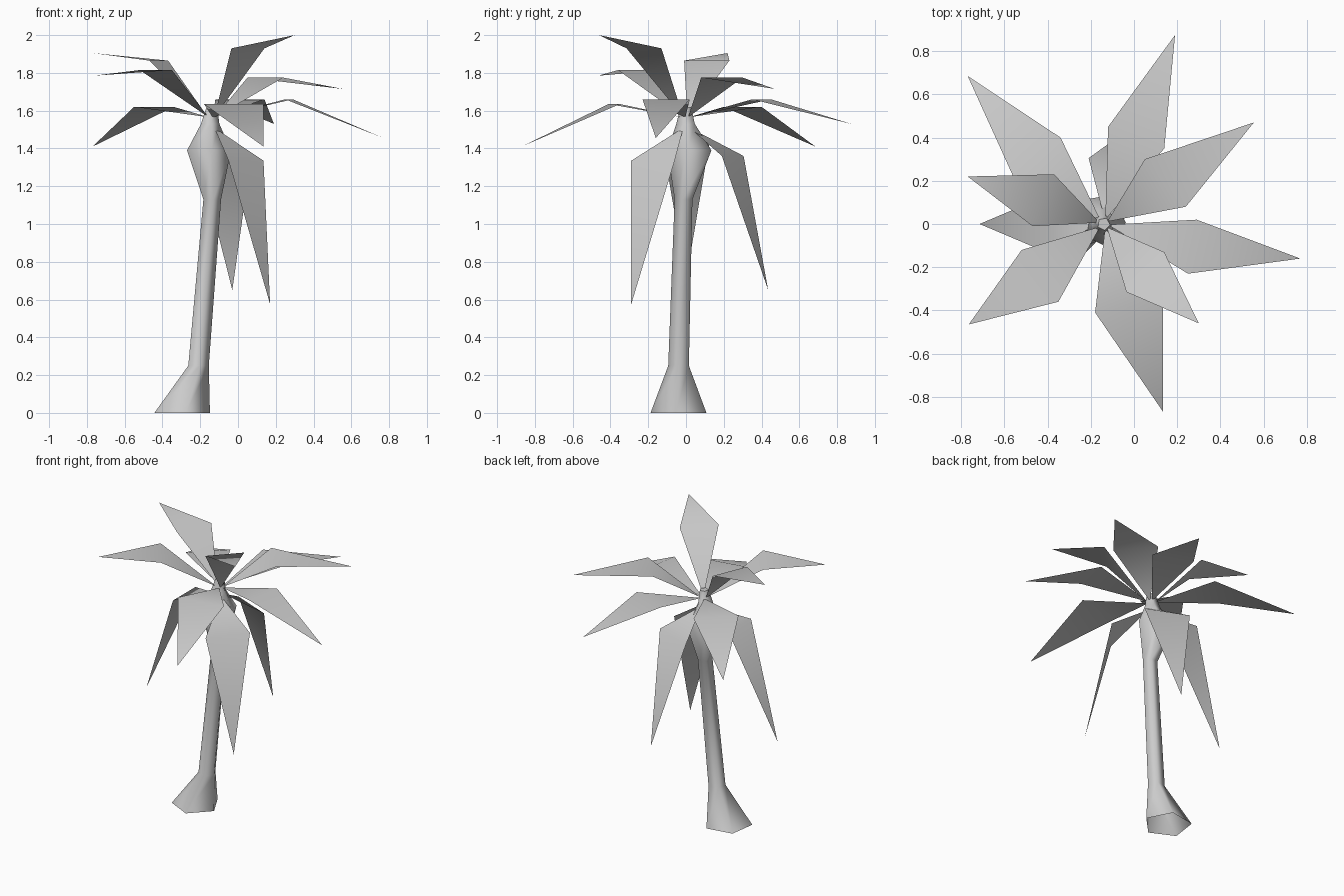
import bpy
import bmesh
from math import cos, sin, tau, radians
from mathutils import Vector

default_cube = bpy.data.objects.get("Cube")
if default_cube:
    bpy.data.objects.remove(default_cube, do_unlink=True)


def make_material(name, value):
    material = bpy.data.materials.new(name)
    color = (value, value, value, 1)
    material.use_nodes = True
    material.diffuse_color = color
    material.node_tree.nodes["Principled BSDF"].inputs["Base Color"].default_value = color
    return material


plain_grey = make_material("plain grey", 0.6)


def finish(bm, name):
    """Turn a bmesh into a smooth shaded object."""
    mesh = bpy.data.meshes.new(name)
    bm.to_mesh(mesh)
    bm.free()
    mesh.materials.append(plain_grey)
    for polygon in mesh.polygons:
        polygon.use_smooth = True
    obj = bpy.data.objects.new(name, mesh)
    bpy.context.collection.objects.link(obj)
    return obj


def build_trunk(sections, sides=5, twist=radians(-8)):
    """Loft a leaning stem through five-sided rings, open underneath."""
    bm = bmesh.new()
    rings = []
    for x, y, z, radius in sections:
        ring = []
        for i in range(sides):
            angle = twist + tau * i / sides
            ring.append(bm.verts.new((x + radius * cos(angle), y + radius * sin(angle), z)))
        rings.append(ring)
    for low, high in zip(rings, rings[1:]):
        for i in range(sides):
            j = (i + 1) % sides
            bm.faces.new((low[i], low[j], high[j], high[i]))
    # Separate cap keeps the crown rim crisp
    bm.faces.new([bm.verts.new(v.co) for v in rings[-1]])
    return finish(bm, "trunk")


def build_leaf(name, tip, left, right, bend_height):
    """A kite blade folded once across its widest line."""
    # Hanging blades spring from lower on the crown
    crown = Vector((-0.14, 0, 1.51 if "hanging" in name else 1.565))
    outward = Vector((tip[0] - crown.x, tip[1] - crown.y, 0)).normalized()
    bm = bmesh.new()
    base = bm.verts.new(crown + outward * 0.02)
    a = bm.verts.new((*left, bend_height))
    b = bm.verts.new((*right, bend_height))
    end = bm.verts.new(tip)
    bm.faces.new((base, b, a))
    bm.faces.new((a, b, end))
    return finish(bm, name)


# Stem: flared foot, slim shaft, swollen neck, small crown
# Each ring is centre x, y, height, radius
build_trunk([
    (-0.304, -0.033, 0, 0.157),
    (-0.212, -0.037, 0.25, 0.058),
    (-0.139, -0.011, 1.13, 0.05),
    (-0.16, 0.023, 1.39, 0.124),
    (-0.15, 0, 1.53, 0.052),
    (-0.14, 0, 1.62, 0.03),
])

# Blades: tip, left corner, right corner, height of the fold
leaves = {
    "back_leaf": ((0.19, 0.875, 1.53), (-0.12, 0.45), (0.14, 0.35), 1.66),
    "back_left_leaf": ((0.555, 0.47, 1.715), (0.05, 0.3), (0.24, 0.08), 1.775),
    "left_leaf": ((0.77, -0.16, 1.455), (0.29, 0.02), (0.25, -0.23), 1.66),
    "upright_leaf": ((0.3, -0.46, 2), (0.14, -0.13), (-0.035, -0.315), 1.93),
    "front_leaf": ((0.135, -0.87, 1.41), (0.135, -0.35), (-0.18, -0.41), 1.635),
    "front_right_leaf": ((-0.765, -0.465, 1.785), (-0.35, -0.36), (-0.52, -0.12), 1.815),
    "right_leaf": ((-0.77, 0.22, 1.905), (-0.47, -0.01), (-0.37, 0.23), 1.865),
    "back_right_leaf": ((-0.77, 0.685, 1.41), (-0.55, 0.2), (-0.34, 0.4), 1.62),
    "hanging_right_leaf": ((-0.715, 0, 0.7), (-0.42, -0.125), (-0.42, 0.125), 1.44),
    "hanging_front_leaf": ((0.17, -0.29, 0.575), (0.135, -0.06), (-0.05, -0.29), 1.335),
    "hanging_back_leaf": ((-0.03, 0.435, 0.65), (-0.21, 0.305), (0.07, 0.19), 1.36),
}
for name, (tip, left, right, fold) in leaves.items():
    build_leaf(name, tip, left, right, fold)
